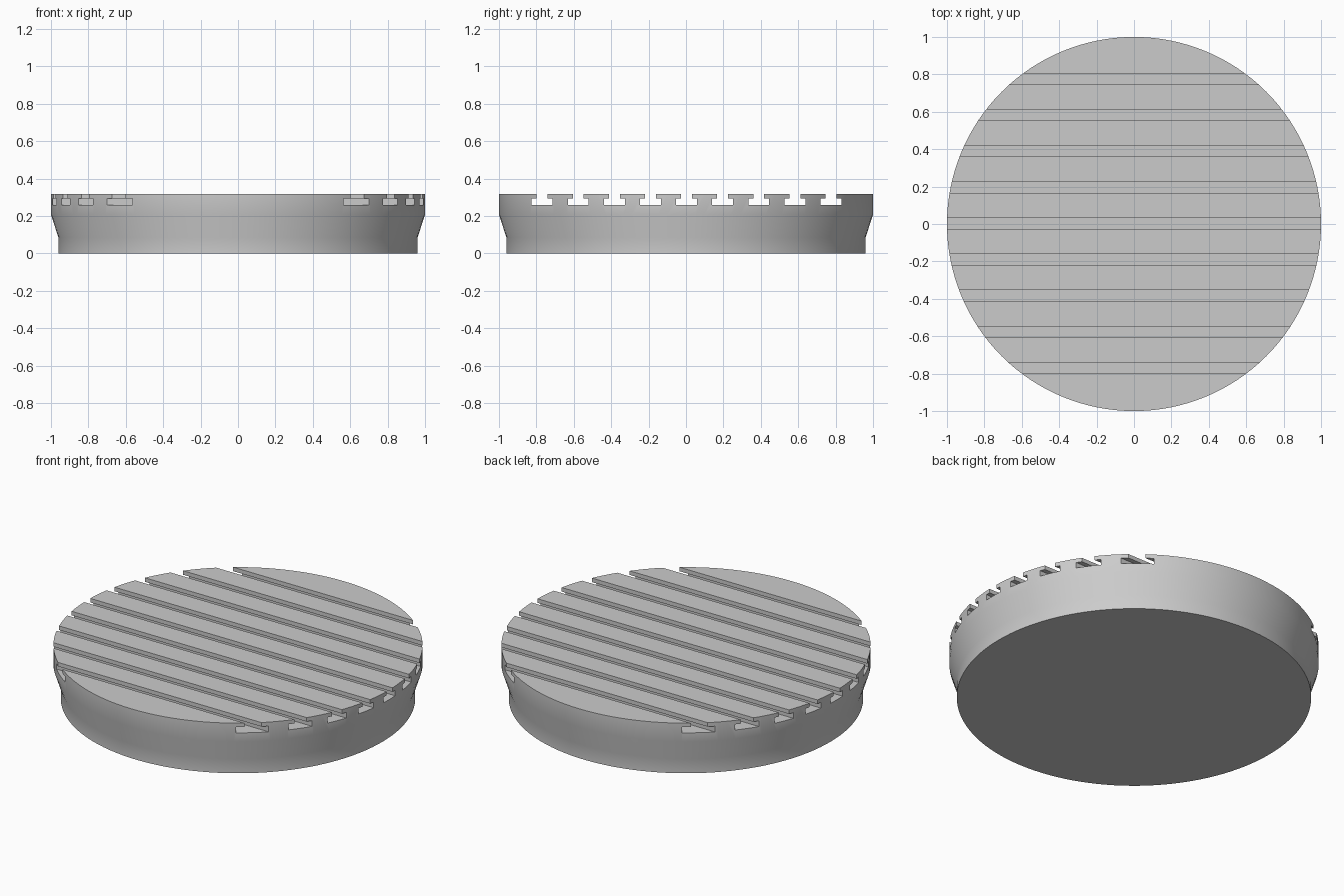
import bpy, bmesh
from math import cos, sin, tau, radians

default = bpy.data.objects.get("Cube")
if default:
    bpy.data.objects.remove(default, do_unlink=True)

SEGMENTS = 128
TOP = 0.318
PITCH = 0.193      # spacing between slots
OFFSET = 0.003     # y of the middle slot
NECK, WIDE = 0.029, 0.056   # slot half widths
FLOOR, LEDGE = 0.26, 0.294  # slot floor and underside of the lips

grey = bpy.data.materials.new("plain grey")
grey.use_nodes = True
colour = (0.6, 0.6, 0.6, 1)
grey.diffuse_color = colour
grey.node_tree.nodes["Principled BSDF"].inputs["Base Color"].default_value = colour


def make_object(name, bm):
    bmesh.ops.recalc_face_normals(bm, faces=bm.faces)
    mesh = bpy.data.meshes.new(name)
    bm.to_mesh(mesh)
    bm.free()
    mesh.materials.append(grey)
    obj = bpy.data.objects.new(name, mesh)
    bpy.context.collection.objects.link(obj)
    return obj


def bridge(bm, a, b):
    for i in range(len(a)):
        j = (i + 1) % len(a)
        bm.faces.new((a[i], a[j], b[j], b[i]))


# Round base: narrow foot, flared shoulder, straight rim
bm = bmesh.new()
rings = []
for r, z in [(0.96, 0), (0.96, 0.085), (1, 0.208), (1, TOP)]:
    rings.append([bm.verts.new((r * cos(tau * i / SEGMENTS), r * sin(tau * i / SEGMENTS), z))
                  for i in range(SEGMENTS)])
for lower, upper in zip(rings, rings[1:]):
    bridge(bm, lower, upper)
bm.faces.new(rings[0])
bm.faces.new(rings[-1])
base = make_object("slotted_round_base", bm)

# T-shaped slot cutters running across the top
bm = bmesh.new()
half = [(WIDE, FLOOR), (WIDE, LEDGE), (NECK, LEDGE), (NECK, TOP + 0.1)]
section = half + [(-y, z) for y, z in reversed(half)]
for k in range(-4, 5):
    ends = [[bm.verts.new((x, OFFSET + k * PITCH + y, z)) for y, z in section]
            for x in (-1.2, 1.2)]
    bridge(bm, *ends)
    for end in ends:
        bm.faces.new(end)
cutter = make_object("slot_cutter", bm)
cutter.hide_render = True

# Cut the slots and discard the cutter
cut = base.modifiers.new("slots", "BOOLEAN")
cut.operation = "DIFFERENCE"
cut.solver = "EXACT"
cut.object = cutter
bpy.ops.object.select_all(action="DESELECT")
base.select_set(True)
bpy.context.view_layer.objects.active = base
bpy.ops.object.modifier_apply(modifier=cut.name)
bpy.data.objects.remove(cutter, do_unlink=True)

bpy.ops.object.shade_smooth_by_angle(angle=radians(30))
